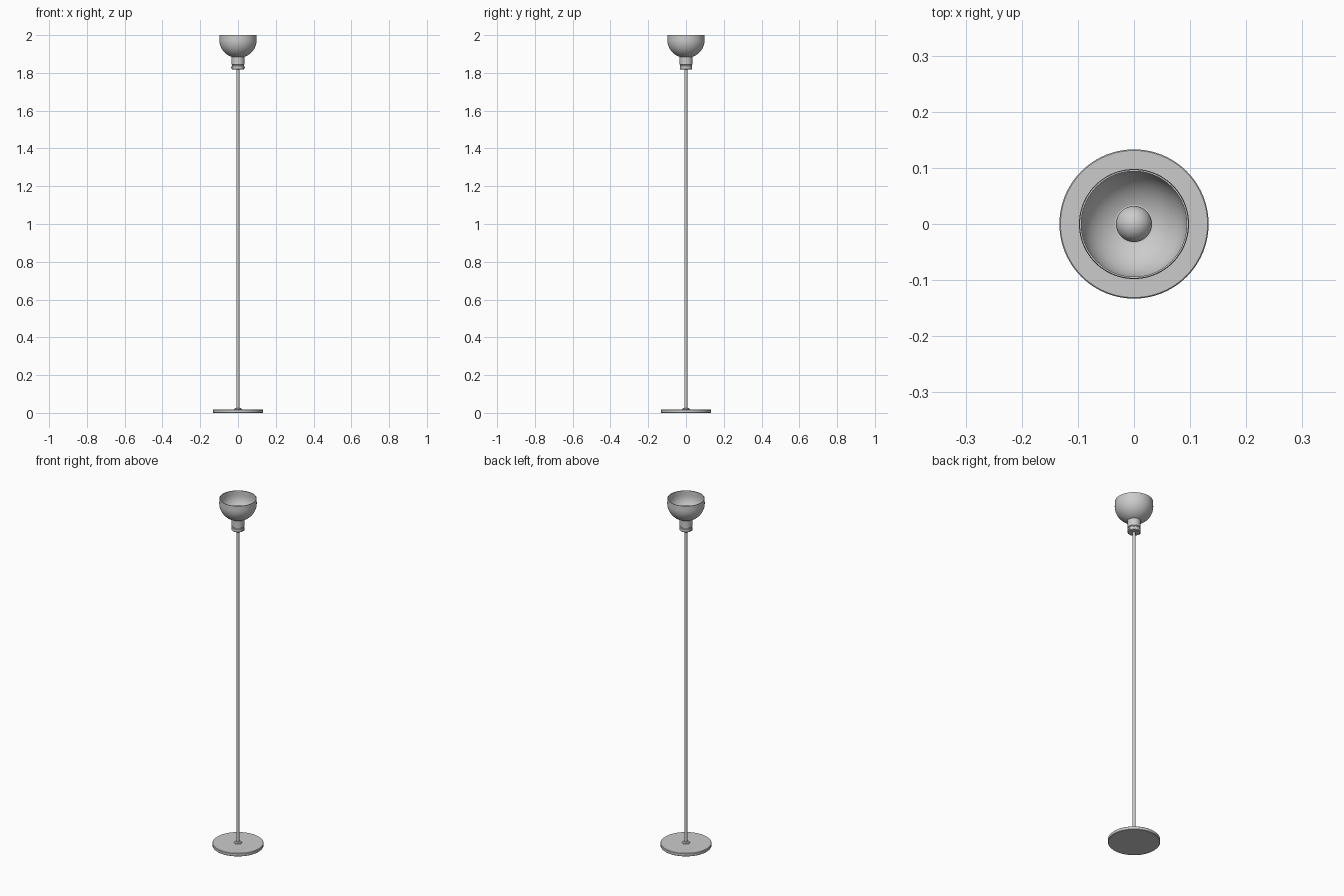
import bpy, math

if "Cube" in bpy.data.objects:
    bpy.data.objects.remove(bpy.data.objects["Cube"])

def lathe(name, profile, segments=64):
    """Revolve an (r, z) profile round the z axis; r = 0 gives a pole."""
    verts, faces, rings = [], [], []
    for r, z in profile:
        if r < 1e-6:
            rings.append([len(verts)] * segments)
            verts.append((0, 0, z))
        else:
            rings.append(list(range(len(verts), len(verts) + segments)))
            for i in range(segments):
                a = 2 * math.pi * i / segments
                verts.append((r * math.cos(a), r * math.sin(a), z))
    for lo, hi in zip(rings, rings[1:]):
        for i in range(segments):
            j = (i + 1) % segments
            quad = list(dict.fromkeys((lo[i], lo[j], hi[j], hi[i])))
            if len(quad) > 2:
                faces.append(quad)
    mesh = bpy.data.meshes.new(name)
    mesh.from_pydata(verts, [], faces)
    obj = bpy.data.objects.new(name, mesh)
    bpy.context.collection.objects.link(obj)
    smooth(obj)
    return obj

def smooth(obj):
    bpy.ops.object.select_all(action='DESELECT')
    obj.select_set(True)
    bpy.context.view_layer.objects.active = obj
    bpy.ops.object.shade_smooth_by_angle(angle=math.radians(35))

def bowl_arc(radius, depth, z_top, r_end, steps=14):
    """Elliptic bowl curve from r_end at the bottom out to the full radius."""
    start = math.asin(r_end / radius) if r_end else 0
    return [(radius * math.sin(t), z_top - depth * math.cos(t))
            for t in (start + (math.pi / 2 - start) * i / steps
                      for i in range(steps + 1))]

# Round foot with a softened edge
lathe("base", [(0, 0), (0.131, 0), (0.133, 0.002), (0.133, 0.016),
               (0.131, 0.018), (0, 0.018)], 96)

# Collar where the pole meets the foot
lathe("base_collar", [(0, 0.017), (0.02, 0.017), (0.02, 0.021),
                      (0.015, 0.026), (0, 0.026)], 32)

# Pole
lathe("pole", [(0, 0.018), (0.008, 0.018), (0.008, 1.84), (0, 1.84)], 24)

# Lamp holder: stepped neck under the shade
lathe("socket", [(0, 1.818), (0.031, 1.818), (0.033, 1.820), (0.033, 1.836),
                 (0.031, 1.838), (0.031, 1.842), (0.034, 1.844),
                 (0.034, 1.892), (0, 1.892)], 48)

# Side screws on the neck
for side, x in (("left", -0.034), ("right", 0.034)):
    bpy.ops.mesh.primitive_cylinder_add(vertices=20, radius=0.006, depth=0.008,
                                        location=(x, 0, 1.828),
                                        rotation=(0, math.pi / 2, 0))
    screw = bpy.context.object
    screw.name = side + "_screw"
    smooth(screw)

# Open bowl shade with wall thickness
outer = bowl_arc(0.098, 0.093, 1.972, 0.032)
inner = bowl_arc(0.095, 0.087, 1.972, 0)
lathe("shade", [(0, outer[0][1])] + outer + [(0.097, 2.0), (0.094, 2.0)]
      + inner[::-1], 96)

# Bulb
r, zc = 0.032, 1.927
lathe("bulb", [(0, 1.884), (0.018, 1.884), (0.018, 1.90)]
      + [(r * math.sin(t), zc - r * math.cos(t))
         for t in (0.6 + (math.pi - 0.6) * i / 16 for i in range(16))]
      + [(0, zc + r)], 40)
